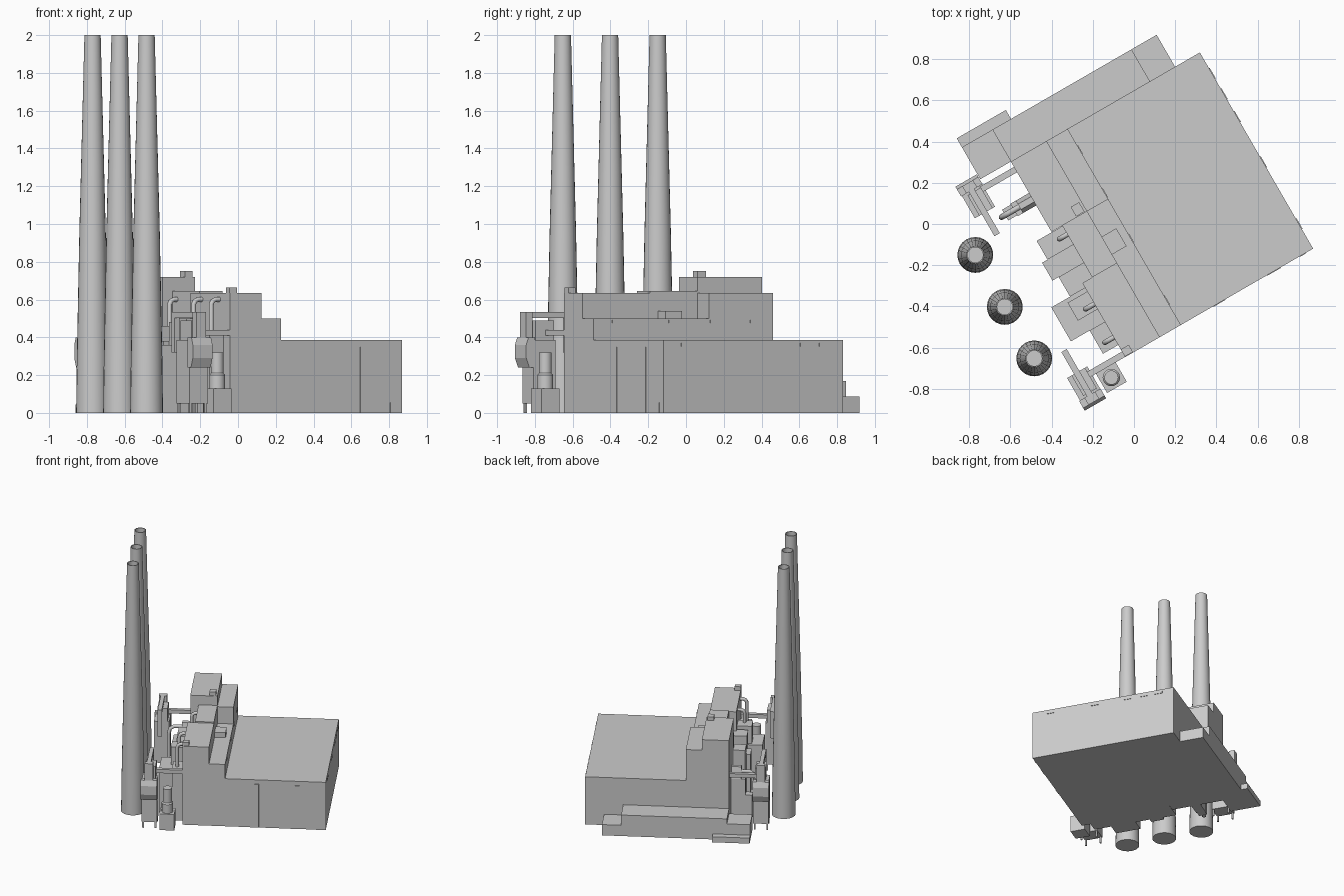
import bpy, bmesh, math
from mathutils import Matrix, Vector

if "Cube" in bpy.data.objects:
    bpy.data.objects.remove(bpy.data.objects["Cube"])

ROT = Matrix.Rotation(math.radians(30), 4, 'Z')   # site grid is turned 30 degrees


def finish(name, bm, rotate=True):
    bmesh.ops.recalc_face_normals(bm, faces=bm.faces[:])
    if rotate:
        bm.transform(ROT)
    me = bpy.data.meshes.new(name)
    bm.to_mesh(me)
    bm.free()
    ob = bpy.data.objects.new(name, me)
    bpy.context.collection.objects.link(ob)
    return ob


def box(name, u0, u1, v0, v1, z0, z1):
    bm = bmesh.new()
    bmesh.ops.create_cube(bm, size=1)
    for p in bm.verts:
        p.co = Vector(((u0 + u1) / 2 + p.co.x * (u1 - u0),
                       (v0 + v1) / 2 + p.co.y * (v1 - v0),
                       (z0 + z1) / 2 + p.co.z * (z1 - z0)))
    return finish(name, bm)


def extrude_vz(name, u0, u1, profile):
    """Extrude a (v, z) profile along u."""
    bm = bmesh.new()
    rings = [[bm.verts.new((u, v, z)) for v, z in profile] for u in (u0, u1)]
    n = len(profile)
    for r in rings:
        bm.faces.new(r)
    for i in range(n):
        j = (i + 1) % n
        bm.faces.new((rings[0][i], rings[0][j], rings[1][j], rings[1][i]))
    return finish(name, bm)


def lathe(name, x, y, profile, sides=24):
    """Stack rings of (radius, z) into a capped round body."""
    bm = bmesh.new()
    rings = [[bm.verts.new((x + r * math.cos(2 * math.pi * i / sides),
                            y + r * math.sin(2 * math.pi * i / sides), z))
              for i in range(sides)] for r, z in profile]
    for a, b in zip(rings, rings[1:]):
        for i in range(sides):
            j = (i + 1) % sides
            bm.faces.new((a[i], a[j], b[j], b[i]))
    bm.faces.new(rings[0])
    bm.faces.new(rings[-1])
    ob = finish(name, bm, rotate=False)
    bpy.ops.object.select_all(action='DESELECT')
    ob.select_set(True)
    bpy.context.view_layer.objects.active = ob
    bpy.ops.object.shade_smooth_by_angle(angle=math.radians(35))
    return ob


def pipe(name, pts, radius):
    cu = bpy.data.curves.new(name, 'CURVE')
    cu.dimensions = '3D'
    cu.bevel_depth = radius
    cu.bevel_resolution = 2
    cu.use_fill_caps = True
    sp = cu.splines.new('POLY')
    sp.points.add(len(pts) - 1)
    for p, c in zip(sp.points, pts):
        p.co = (*(ROT @ Vector(c)), 1)
    ob = bpy.data.objects.new(name, cu)
    bpy.context.collection.objects.link(ob)


# Main halls, stepped from the low turbine hall up to the boiler house
box("turbine_hall", -0.048, 0.693, -0.538, 0.561, 0, 0.385)
box("bunker_bay", -0.166, -0.048, -0.538, 0.167, 0, 0.5)
box("bunker_bay_tall", -0.166, -0.048, 0.167, 0.561, 0, 0.635)
box("boiler_house_back", -0.366, -0.166, 0.167, 0.561, 0, 0.72)
box("boiler_house_middle", -0.305, -0.166, -0.123, 0.167, 0, 0.645)
box("boiler_house_front", -0.36, -0.166, -0.538, -0.123, 0, 0.635)

# Roof boxes
box("roof_box_bay", -0.166, -0.085, -0.075, 0.025, 0.5, 0.54)
box("roof_box_back", -0.225, -0.178, 0.172, 0.225, 0.72, 0.75)
box("roof_box_front", -0.36, -0.315, -0.535, -0.495, 0.635, 0.665)

# Stepped annexes along the chimney side
for i, (u0, v0, v1, h) in enumerate([(-0.45, 0.06, 0.165, 0.46),
                                     (-0.48, -0.04, 0.06, 0.38),
                                     (-0.445, -0.15, -0.04, 0.48),
                                     (-0.55, -0.34, -0.15, 0.36),
                                     (-0.47, -0.27, -0.17, 0.5),
                                     (-0.445, -0.47, -0.34, 0.42)]):
    box(f"side_annex_{i + 1}", u0, -0.3, v0, v1, 0, h)

# Low office range along the back
box("office_range", -0.366, 0.413, 0.561, 0.74, 0, 0.17)
box("office_end", 0.413, 0.554, 0.561, 0.74, 0, 0.087)
box("office_left", -0.537, -0.366, 0.561, 0.74, 0, 0.13)
box("office_porch", -0.537, -0.262, 0.74, 0.79, 0, 0.045)

# Tall door panels on the front wall
for i, (a, b) in enumerate([(0.135, 0.2), (0.435, 0.51)]):
    box(f"tall_door_{i + 1}", a, b, -0.541, -0.535, 0, 0.35)
box("small_door", 0.62, 0.65, -0.541, -0.535, 0, 0.055)

# Vent panels under the eaves
for i, y in enumerate([0.0, 0.3, 0.52, 0.63, 0.73]):
    v = (y - 0.3465) / 0.866
    box(f"hall_vent_{i + 1}", 0.69, 0.697, v - 0.03, v + 0.03, 0.352, 0.37)
for i, y in enumerate([-0.37, -0.07, 0.15, 0.36]):
    v = (y + 0.024) / 0.866
    box(f"bay_vent_{i + 1}", -0.05, -0.044, v - 0.025, v + 0.025, 0.475, 0.492)

# Chimneys: convex taper with a recessed mouth
for i, (x, y) in enumerate([(-0.77, -0.15), (-0.627, -0.402), (-0.484, -0.652)]):
    lathe(f"chimney_{i + 1}", x, y,
          [(0.087, 0), (0.083, 0.3), (0.077, 0.6), (0.07, 0.95), (0.061, 1.3),
           (0.052, 1.65), (0.043, 2.0), (0.037, 2.0), (0.037, 1.95)])


# Gas cleaning units, mirrored at either end of the boiler house
def gas_unit(side, f, duct_v):
    def fbox(name, u0, u1, v0, v1, z0, z1):
        a, b = sorted((f(v0), f(v1)))
        box(f"{side}_{name}", u0, u1, a, b, z0, z1)

    fbox("filter_body", -0.655, -0.542, -0.62, -0.485, 0.05, 0.385)
    fbox("filter_top", -0.63, -0.555, -0.6, -0.485, 0.385, 0.49)
    for u in (-0.645, -0.553):
        for v in (-0.61, -0.495):
            fbox("filter_leg", u - 0.006, u + 0.006, v - 0.006, v + 0.006, 0, 0.05)
    hopper = [(-0.61, 0.24), (-0.645, 0.24), (-0.665, 0.29), (-0.665, 0.36),
              (-0.65, 0.4), (-0.61, 0.4)]
    extrude_vz(f"{side}_hopper", -0.66, -0.54, [(f(v), z) for v, z in hopper])
    fbox("riser_duct", -0.63, -0.57, -0.65, -0.61, 0.39, 0.535)
    fbox("top_duct", -0.616, -0.586, -0.65, -0.362, 0.503, 0.535)
    fbox("down_duct", -0.616, -0.586, -0.395, -0.362, 0.32, 0.503)
    box(f"{side}_cross_duct", -0.56, -0.33, duct_v - 0.015, duct_v + 0.015, 0.41, 0.44)


gas_unit("front", lambda v: v, -0.522)
gas_unit("back", lambda v: -0.075 - v, 0.516)

# Silo on a square base at the front corner
cu, cv = -0.468, -0.59
box("silo_base", cu - 0.055, cu + 0.055, cv - 0.055, cv + 0.055, 0, 0.13)
lathe("silo", -0.11, -0.745, [(0.042, 0.13), (0.042, 0.2), (0.034, 0.21), (0.034, 0.32)])

# Stepped hopper house between the back gas unit and the boiler house
box("hopper_house", -0.47, -0.366, 0.315, 0.385, 0, 0.33)
box("hopper_house_low", -0.52, -0.47, 0.32, 0.38, 0, 0.2)
extrude_vz("hopper_house_cap", -0.44, -0.366,
           [(0.315, 0.33), (0.385, 0.33), (0.365, 0.42), (0.335, 0.42)])
pipe("hopper_pipe", [(-0.43, 0.35, 0.38), (-0.5, 0.35, 0.38), (-0.53, 0.35, 0.36),
                     (-0.54, 0.35, 0.32), (-0.54, 0.35, 0.0)], 0.014)

# Bent steam pipes rising to the boiler house wall
for i, (u, v) in enumerate([(-0.35, 0.118), (-0.41, -0.24), (-0.41, -0.427)]):
    pipe(f"steam_pipe_{i + 1}", [(u, v, 0.36), (u, v, 0.575), (u + 0.008, v, 0.592),
                                 (u + 0.025, v, 0.6), (u + 0.06, v, 0.6)], 0.013)
